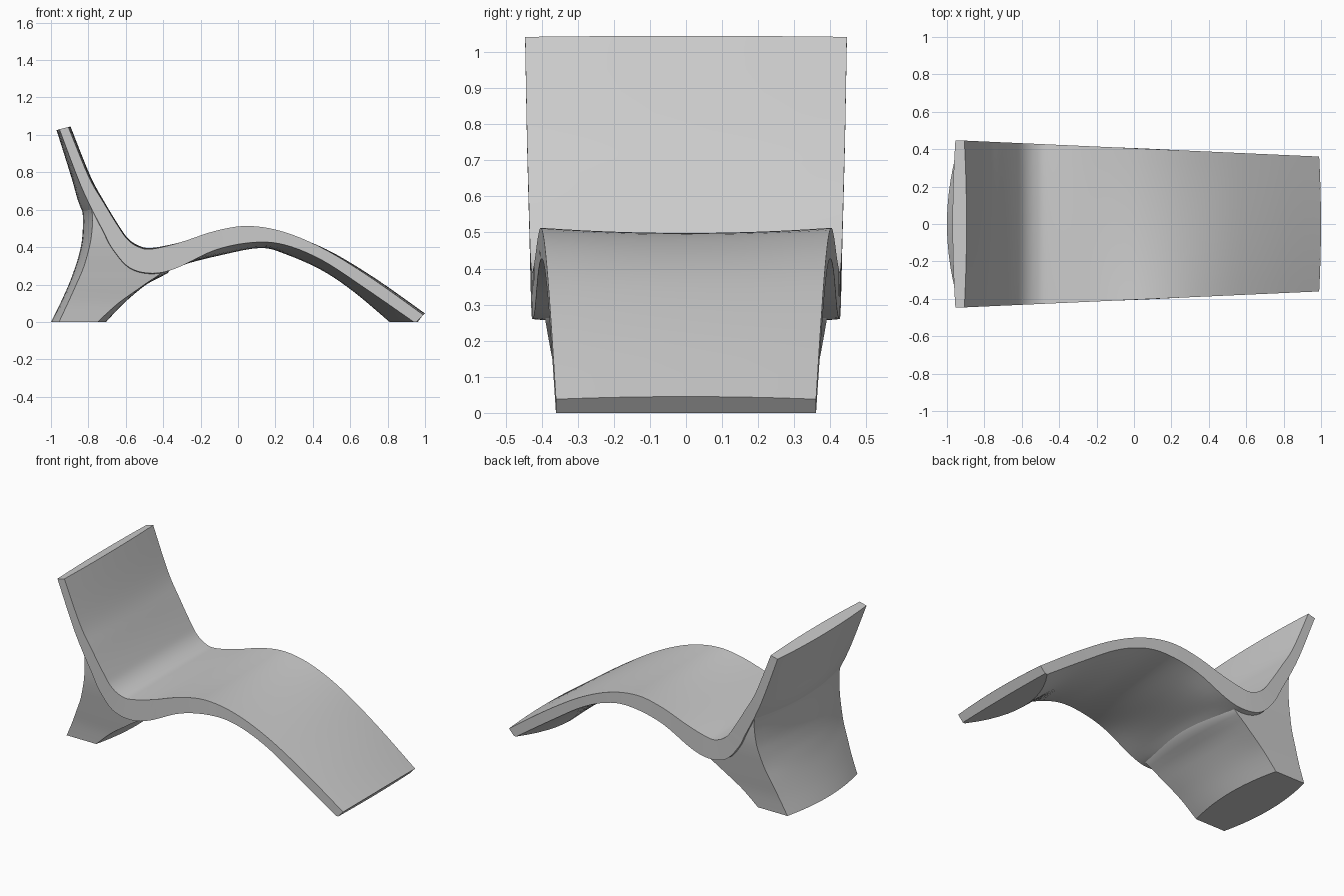
import bpy, bmesh, math

if "Cube" in bpy.data.objects:
    bpy.data.objects.remove(bpy.data.objects["Cube"])

def spline(rows, steps):
    # Catmull-Rom through rows of numbers
    p = [rows[0]] + rows + [rows[-1]]
    out = []
    for i in range(1, len(p) - 2):
        for k in range(steps):
            t = k / steps
            out.append([0.5 * (2*b + (c - a)*t + (2*a - 5*b + 4*c - d)*t*t
                        + (3*b - a - 3*c + d)*t**3)
                        for a, b, c, d in zip(*p[i-1:i+3])])
    return out + [list(rows[-1])]

def loft(name, rings):
    # Skin closed rings and cap both ends
    bm = bmesh.new()
    vs = [[bm.verts.new(v) for v in r] for r in rings]
    n = len(rings[0])
    for a, b in zip(vs, vs[1:]):
        for j in range(n):
            k = (j + 1) % n
            bm.faces.new((a[j], a[k], b[k], b[j]))
    bm.faces.new(vs[0][::-1])
    bm.faces.new(vs[-1])
    bmesh.ops.remove_doubles(bm, verts=bm.verts, dist=0.0002)
    bmesh.ops.recalc_face_normals(bm, faces=bm.faces)
    me = bpy.data.meshes.new(name)
    bm.to_mesh(me)
    bm.free()
    ob = bpy.data.objects.new(name, me)
    bpy.context.collection.objects.link(ob)
    bpy.ops.object.select_all(action='DESELECT')
    ob.select_set(True)
    bpy.context.view_layer.objects.active = ob
    bpy.ops.object.shade_smooth_by_angle(angle=math.radians(32))
    return ob

U = [-1 + i / 6 for i in range(13)]

# Seat shell: top x,z / lower edge x,z / lower centre x,z / crosswise bow
stations = [
    (-.907, 1.042, -.955, 1.03, -.97, 1.025, .012),
    (-.80, .78, -.855, .765, -.89, .77, .010),
    (-.72, .64, -.79, .62, -.845, .62, .006),
    (-.64, .51, -.72, .485, -.76, .45, .005),
    (-.59, .44, -.67, .39, -.68, .37, .006),
    (-.53, .40, -.58, .29, -.58, .27, .007),
    (-.46, .39, -.46, .26, -.45, .24, .006),
    (-.31, .425, -.33, .287, -.31, .30, 0),
    (-.12, .487, -.12, .385, -.10, .355, -.010),
    (.055, .513, .08, .425, .12, .395, -.015),
    (.25, .48, .25, .412, .26, .36, -.008),
    (.47, .385, .45, .33, .45, .275, .004),
    (.72, .23, .68, .18, .62, .16, .010),
    (.99, .038, .94, 0, .81, 0, .012)]
rows = spline(stations, 5)
rows.append([.99, .038, .955, 0, .961, 0, .012])   # front edge of the foot
rings = []
for tx, tz, ex, ez, cx, cz, bow in rows:
    w = .405 - .045 * tx
    d = math.hypot(tx - ex, tz - ez)
    nx, nz = (tx - ex) / d * bow, (tz - ez) / d * bow
    top = [(tx + nx*(1 - u*u), u*w, tz + nz*(1 - u*u)) for u in U]
    low = [(cx + (ex - cx)*u*u, u*w, max(0, cz + (ez - cz)*u*u)) for u in U]
    rings.append(top + low[::-1])
loft("lounge_shell", rings)

# Rear leg: z, back centre x, back side x, front side x, front centre x, half width
sections = [
    (0, -1.0, -.957, -.75, -.705, .35),
    (.10, -.95, -.91, -.64, -.61, .362),
    (.20, -.905, -.865, -.50, -.49, .38),
    (.28, -.875, -.83, -.40, -.36, .394),
    (.36, -.85, -.805, -.47, -.45, .408),
    (.45, -.833, -.785, -.64, -.63, .42),
    (.57, -.83, -.778, -.72, -.71, .428),
    (.66, -.848, -.80, -.77, -.765, .428),
    (.74, -.872, -.83, -.80, -.80, .42),
    (.80, -.885, -.86, -.84, -.83, .41)]
rings = []
for z, bc, bs, fs, fc, w in spline(sections, 4):
    back = [(bc + (bs - bc)*u*u, u*w, z) for u in U]
    front = [(fc + (fs - fc)*u*u, u*w, z) for u in U]
    rings.append(back + front[::-1])
loft("rear_leg", rings)
